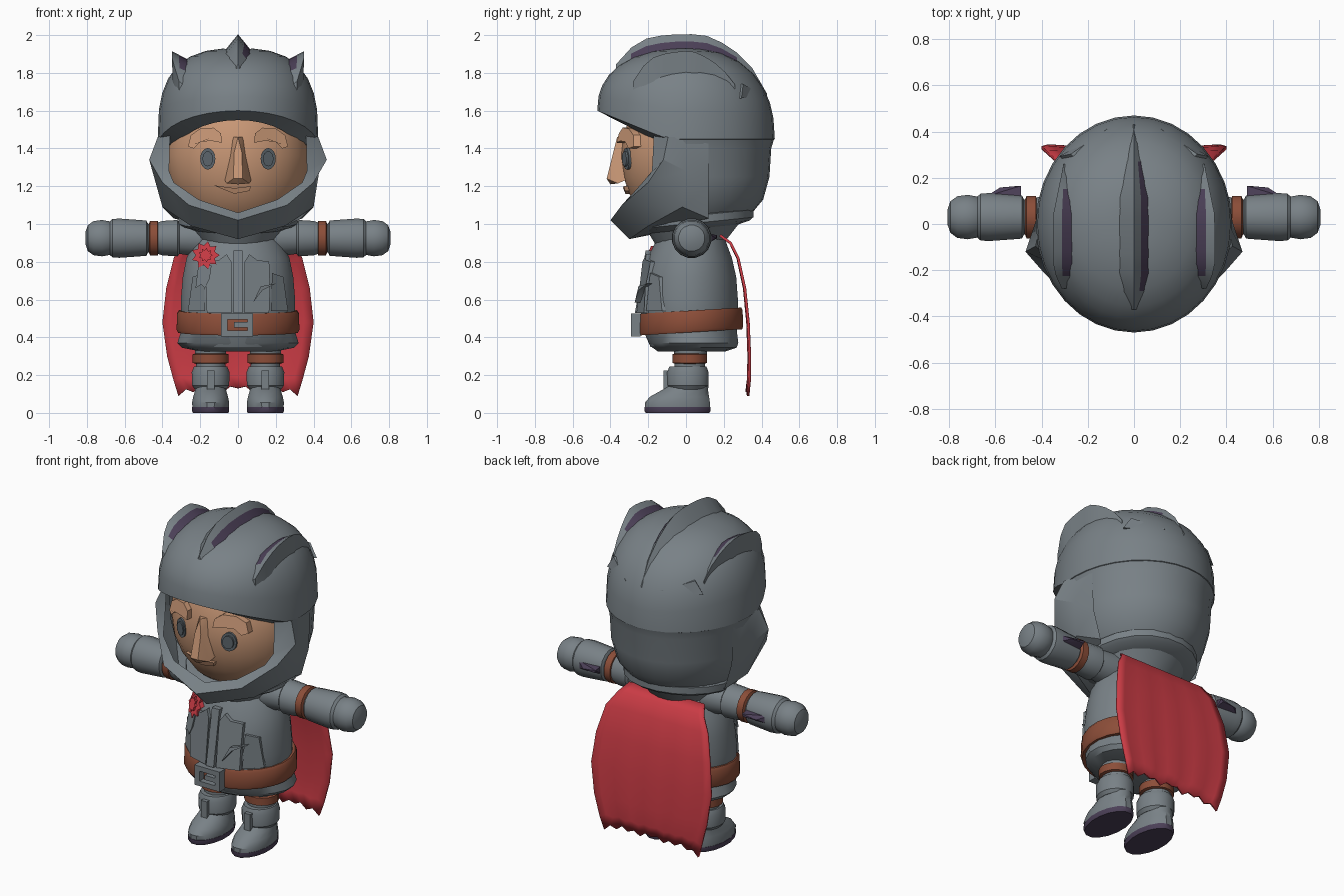
import bpy, bmesh, math
from mathutils import Vector

if "Cube" in bpy.data.objects:
    bpy.data.objects.remove(bpy.data.objects["Cube"])


def mat(name, r, g, b):
    m = bpy.data.materials.new(name)
    m.diffuse_color = (r, g, b, 1)
    m.use_nodes = True
    m.node_tree.nodes["Principled BSDF"].inputs["Base Color"].default_value = m.diffuse_color
    return m


STEEL = mat("steel grey", .19, .22, .24)
PURPLE = mat("dark purple", .07, .05, .095)
SKIN = mat("skin", .58, .31, .18)
RED = mat("red cloth", .60, .045, .06)
BROWN = mat("brown leather", .26, .075, .04)
EYE = mat("eye grey", .11, .135, .155)


def make(name, verts, faces, *mats, index=None):
    me = bpy.data.meshes.new(name)
    bm = bmesh.new()
    vs = [bm.verts.new(v) for v in verts]
    for f in faces:
        bm.faces.new([vs[i] for i in f])
    if index:
        for i, f in enumerate(bm.faces):
            f.material_index = index(i)
    bmesh.ops.recalc_face_normals(bm, faces=bm.faces)
    bm.to_mesh(me)
    bm.free()
    for m in mats:
        me.materials.append(m)
    ob = bpy.data.objects.new(name, me)
    bpy.context.collection.objects.link(ob)
    return ob


def strip(rows, wrap=False):
    """Quads joining equal-length rows of points."""
    n = len(rows[0])
    faces = [(r * n + i, r * n + (i + 1) % n, (r + 1) * n + (i + 1) % n, (r + 1) * n + i)
             for r in range(len(rows) - 1) for i in range(n if wrap else n - 1)]
    return [p for row in rows for p in row], faces


def loft(name, rings, m, axis='z', s=1, seg=16, tilt=0):
    """Capped loft of ellipses; ring = (position, radius a, radius b, centre a, centre b)."""
    rows = []
    for p, ra, rb, ca, cb in rings:
        row = []
        for k in range(seg):
            t = 2 * math.pi * (k + .5) / seg
            a, b = ca + ra * math.cos(t), cb + rb * math.sin(t)
            row.append((s * p, a, b) if axis == 'x' else (s * a, b, p + tilt * b))
        rows.append(row)
    v, f = strip(rows, True)
    f += [tuple(range(seg)), tuple(range(len(v) - seg, len(v)))]
    return make(name, v, f, m)


def hull(name, pts, m):
    bm = bmesh.new()
    for p in pts:
        bm.verts.new(p)
    bmesh.ops.convex_hull(bm, input=bm.verts)
    me = bpy.data.meshes.new(name)
    bm.to_mesh(me)
    bm.free()
    me.materials.append(m)
    bpy.context.collection.objects.link(bpy.data.objects.new(name, me))


def box(name, x0, x1, y0, y1, z0, z1, m):
    hull(name, [(x, y, z) for x in (x0, x1) for y in (y0, y1) for z in (z0, z1)], m)


def plate(name, pts, surf, m, off=.02, s=1):
    """Panel with an x-z outline that follows a front surface."""
    n = len(pts)
    v = [(s * x, surf(x, z) - off, z) for x, z in pts] + [(s * x, surf(x, z) + .03, z) for x, z in pts]
    f = [tuple(range(n)), tuple(range(n, 2 * n))]
    f += [(i, (i + 1) % n, n + (i + 1) % n, n + i) for i in range(n)]
    make(name, v, f, m)


# Helmet: domed crown with a raked brim
TOP = 1.93


def brim(y):
    return 1.45 + .15 * max(0, (-y - .1) / .37)


def dome_z(x, y):
    u, v = x / .425, y / .47
    rho = min(math.hypot(u, v), 1)
    side = u * u / (rho * rho) if rho > 1e-6 else 0
    n = 2.3 + .5 * side
    zb = brim(v / rho * .47) if rho > 1e-6 else 1.45
    return zb + (TOP - zb) * (1 - rho ** n) ** (1 / n)


COLS = 32


def col(k, r, z=None, dz=0):
    a = 2 * math.pi * k / COLS
    x, y = .425 * r * math.sin(a), -.47 * r * math.cos(a)
    if z is None:
        z = dome_z(x, y)
    elif z == 'brim':
        z = brim(-.47 * math.cos(a)) + dz
    return (x, y, z)


rows = [[col(k, .79, 'brim', -.05) for k in range(COLS)], [col(k, 1, 'brim') for k in range(COLS)]]
rows += [[col(k, r) for k in range(COLS)] for r in (.985, .945, .87, .76, .6, .4, .2)]
v, f = strip(rows, True)
f.append(tuple(range(len(v) - COLS, len(v))))
make("helmet_crown", v, f, STEEL)

# Helmet neck guard around the back and sides
back = range(7, 26)
levels = [(1.455, .995), (1.40, .96), (1.25, .94), (1.13, .87), (1.05, .73), (1.02, .45)]
v, f = strip([[col(k, r, z) for k in back] for z, r in levels])
make("helmet_neck_guard", v, f, STEEL)

# Cheek and chin guard: under, lower, outer rim, inner rim
half = [
    [(.40, .12, 1.46), (.41, 0, 1.46), (.425, -.095, 1.46), (.36, -.17, 1.48)],
    [(.39, .12, 1.20), (.43, 0, 1.28), (.47, -.12, 1.34), (.365, -.18, 1.28)],
    [(.34, .12, 1.03), (.40, -.02, 1.09), (.40, -.20, 1.22), (.34, -.23, 1.22)],
    [(.24, 0, 1.00), (.25, -.20, .99), (.26, -.34, 1.10), (.21, -.31, 1.13)],
    [(0, -.05, .97), (0, -.30, .92), (0, -.40, 1.02), (0, -.32, 1.06)]]
other = [[(-x, y, z) for x, y, z in st] for st in half[-2::-1]]
v, f = strip(half + other)
make("chin_guard", v, f, STEEL)


# Crest fins with a dark strip low on one face
def fin(name, x, w, lean, y0, y1, h, s):
    rows, n = [], 10
    for i in range(n + 1):
        t = i / n
        y = y0 + (y1 - y0) * t
        k = min(1, .25 + 5 * t) * min(1, .1 + 2.2 * (1 - t))
        o, q = x - w * k, x + w * k
        r = x + lean * k
        pa, pr = Vector((o, y, dome_z(o, y) - .02)), Vector((r, y, dome_z(x, y) + h * k))
        pb = Vector((q, y, dome_z(q, y) - .02))
        rows.append([(s * p.x, p.y, p.z) for p in (pa, pr, pr.lerp(pb, .4), pb)])
    v, f = strip(rows, True)
    f += [(0, 1, 2, 3), tuple(range(len(v) - 4, len(v)))]
    make(name, v, f, STEEL, PURPLE,
         index=lambda i: 1 if i < 4 * n and i % 4 == 2 and 4 < i < 4 * n - 6 else 0)


fin("crest_centre", 0, .078, 0, -.37, .43, .075, 1)
for s, tag in ((1, "right"), (-1, "left")):
    fin("crest_" + tag, -.30, .045, -.05, -.28, .26, .06, -s)
    # Battle notch on the crown side
    tri = [col(k * s, r) for k, r in ((18.5 - 1, .92), (20.5, .95), (20.0, .88))]
    tri = [(-p[0], p[1], p[2]) for p in tri]
    hull("helmet_notch_" + tag, tri + [(p[0] * 1.035, p[1] * 1.035, p[2]) for p in tri[1:]], STEEL)

# Head and face
loft("head", [(1.36 + .42 * math.sin(a), .38 * math.cos(a), .345 * math.cos(a), 0, 0)
              for a in [math.radians(d) for d in range(-80, 81, 16)]], SKIN, seg=28)


def face(x, z):
    return -.345 * math.sqrt(max(.05, 1 - (x / .38) ** 2 - ((z - 1.36) / .42) ** 2))


hull("nose", [(.03, -.32, 1.46), (-.03, -.32, 1.46), (0, -.365, 1.46), (.075, -.30, 1.24),
              (-.075, -.30, 1.24), (.06, -.36, 1.215), (-.06, -.36, 1.215), (.025, -.42, 1.24),
              (-.025, -.42, 1.24), (0, -.40, 1.21), (.02, -.385, 1.38), (-.02, -.385, 1.38)], SKIN)
plate("lips", [(-.13, 1.205), (-.02, 1.19), (.07, 1.20), (.06, 1.175), (-.02, 1.16)], face, SKIN, .018)
for s, tag in ((1, "right"), (-1, "left")):
    plate("brow_" + tag, [(.085, 1.43), (.09, 1.48), (.13, 1.51), (.20, 1.505), (.25, 1.47),
                          (.265, 1.41), (.235, 1.40), (.20, 1.435), (.14, 1.44)], face, SKIN, .035, s)
    e = [(d, .04 * math.cos(d), .057 * math.sin(d)) for d in
         [math.pi * k / 8 for k in range(16)]]
    plate("eye_" + tag, [(.16 + a, 1.345 + b) for _, a, b in e], face, EYE, .008, s)
    plate("eye_bulge_" + tag, [(.16 + .7 * a, 1.345 + .7 * b) for _, a, b in e], face, EYE, .016, s)

# Torso, hem, belt and collar
TORSO = [(.35, .27, .22, 0, .03), (.45, .305, .255, 0, .02), (.60, .305, .262, 0, .015),
         (.72, .295, .25, 0, .018), (.82, .275, .225, 0, .02), (.90, .235, .19, 0, .025),
         (.98, .18, .16, 0, .03), (1.04, .14, .13, 0, .03)]
loft("torso", TORSO, STEEL, seg=24)


def chest(x, z):
    for lo, hi in zip(TORSO, TORSO[1:]):
        if z <= hi[0]:
            t = (z - lo[0]) / (hi[0] - lo[0])
            rx, ry, _, cy = [lo[i] + (hi[i] - lo[i]) * t for i in range(1, 5)]
            return cy - ry * math.sqrt(max(.02, 1 - (x / rx) ** 2))


loft("tunic_hem", [(.325, .20, .18, 0, .03), (.345, .30, .225, 0, .045), (.37, .325, .24, 0, .04),
                   (.45, .30, .25, 0, .02)], STEEL, seg=20)
loft("belt", [(.425, .30, .255, 0, .025), (.425, .32, .275, 0, .025), (.44, .328, .28, 0, .025),
              (.525, .325, .277, 0, .025), (.54, .315, .27, 0, .025), (.54, .29, .25, 0, .025)],
     BROWN, seg=24, tilt=.06)
for tag, x0, x1, z0, z1 in (("top", -.09, .08, .495, .525), ("base", -.09, .08, .405, .435),
                            ("left", -.09, -.055, .405, .525), ("right", .05, .08, .405, .525),
                            ("prong", -.02, .06, .452, .48)):
    box("buckle_" + tag, x0, x1, -.29, -.24, z0, z1, STEEL)
loft("collar", [(.90, .20, .19, 0, .03), (.97, .25, .24, 0, .04), (.985, .30, .29, 0, .05),
                (1.0, .32, .31, 0, .05), (1.04, .32, .31, 0, .05), (1.05, .29, .28, 0, .05)],
     STEEL, seg=20, tilt=.1)

# Chest panels and torn patches
plate("chest_strap", [(-.025, .53), (-.025, .86), (.025, .86), (.025, .53)], chest, STEEL, .03)
for s, tag in ((1, "right"), (-1, "left")):
    plate("chest_panel_" + tag, [(.035, .53), (.035, .80), (.06, .84), (.10, .81), (.165, .80),
                                 (.17, .66), (.165, .53)], chest, STEEL, .022, s)
    plate("side_panel_" + tag, [(.175, .54), (.18, .74), (.24, .72), (.265, .54)], chest, STEEL, .016, s)
plate("torn_patch", [(.08, .585), (.12, .67), (.20, .685), (.13, .65)], chest, STEEL, .035)

# Red rosette with ribbon tails
plate("rosette_ribbon", [(-.21, .78), (-.225, .66), (-.195, .68), (-.175, .66), (-.15, .71), (-.14, .78)],
      chest, STEEL, .03)
star = [(-.172 + r * math.cos(a), .835 + r * math.sin(a)) for r, a in
        [((.075, .052)[k % 2], math.pi * k / 9) for k in range(18)]]
plate("rosette", star, chest, RED, .035)
plate("rosette_centre", [(-.172 + .5 * (x + .172), .835 + .5 * (z - .835)) for x, z in star],
      chest, RED, .05)

# Arms and legs
for s, tag in ((1, "right"), (-1, "left")):
    Y, Z = .03, .925

    def limb(name, rings, m):
        loft(name + "_" + tag, [(x, r, r, Y, Z) for x, r in rings], m, 'x', s)

    limb("upper_arm", [(.12, .10), (.20, .10), (.31, .085), (.32, .098), (.40, .093), (.44, .08),
                       (.52, .075)], STEEL)
    limb("arm_band", [(.42, .07), (.425, .094), (.465, .094), (.475, .07)], BROWN)
    limb("forearm", [(.475, .075), (.485, .095), (.52, .098), (.63, .106), (.665, .103), (.69, .08)], STEEL)
    limb("hand", [(.65, .07), (.675, .09), (.72, .098), (.765, .092), (.795, .07), (.807, .035)], STEEL)
    hull("forearm_fin_" + tag, [(s * x, y, z) for x, y, z in
         ((.49, .11, .90), (.49, .11, .95), (.64, .12, .90), (.64, .12, .95), (.50, .165, .925),
          (.58, .158, .925), (.49, .165, .94))], PURPLE)

    def leg(name, rings, m):
        loft(name + "_" + tag, [(z, a, b, .145, c) for z, a, b, c in rings], m, 'z', s)

    leg("leg", [(.15, .075, .08, .02), (.26, .08, .083, .02), (.42, .09, .10, .03)], STEEL)
    leg("leg_band", [(.26, .08, .08, .02), (.265, .097, .094, .02), (.31, .097, .094, .02),
                     (.315, .08, .08, .02)], BROWN)
    leg("boot_cuff", [(.125, .085, .095, .01), (.145, .10, .11, .01), (.215, .102, .112, .01),
                      (.245, .09, .10, .01), (.245, .07, .07, .01)], STEEL)
    leg("boot", [(.025, .098, .175, -.045), (.055, .10, .175, -.045), (.085, .094, .16, -.035),
                 (.115, .085, .13, -.01), (.15, .078, .10, .02)], STEEL)
    leg("sole", [(0, .096, .172, -.045), (.01, .10, .178, -.045), (.03, .10, .178, -.045)], PURPLE)
    box("boot_strap_" + tag, s * .125, s * .165, -.12, -.05, .12, .225, STEEL)

# Cape: hanging sheet with a ragged hem
CAPE = [(.94, .25, .18), (.90, .285, .235), (.82, .34, .275), (.66, .38, .31), (.48, .40, .328),
        (.30, .375, .335), (.17, .34, .333), (.09, .315, .325)]
TEETH = [0, .035, .02, .05, .03, .045, .02, .05]
rows = []
for i, (z, w, y) in enumerate(CAPE):
    hem = max(0, i - 5) / 2
    rows.append([(w * j / 8, y + .004 * math.cos(j * 1.6) * i / 7,
                  z + hem * TEETH[8 - abs(j)] if abs(j) > 0 else z + hem * .04)
                 for j in range(-8, 9)])
v, f = strip(rows)
cape = make("cape", v, f, RED)
solid = cape.modifiers.new("thickness", 'SOLIDIFY')
solid.thickness, solid.offset = .014, 0

# Smooth shading with sharp creases
for ob in bpy.context.collection.objects:
    ob.select_set(True)
bpy.context.view_layer.objects.active = cape
bpy.ops.object.shade_smooth_by_angle(angle=math.radians(32))
